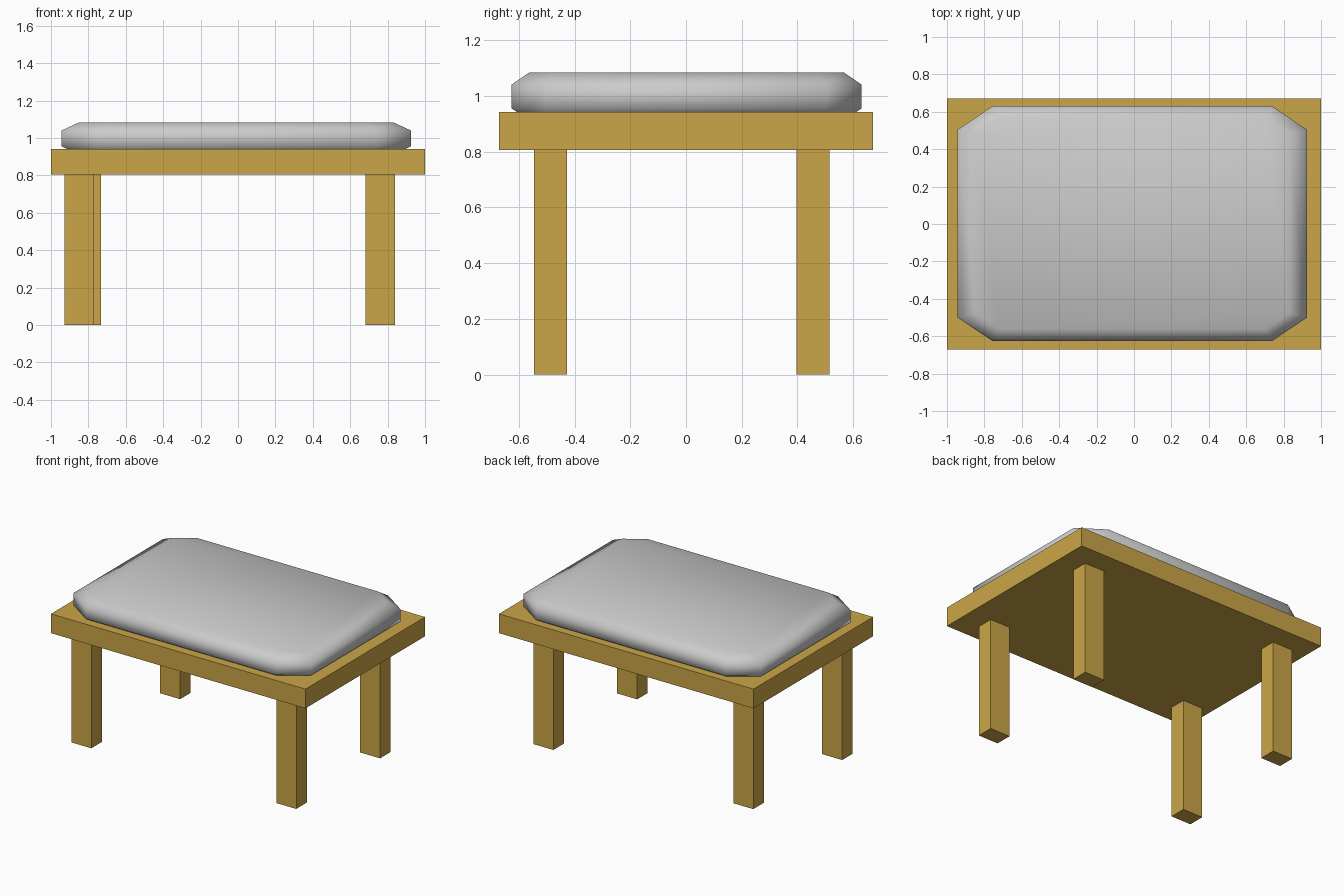
import bpy, bmesh, math

if "Cube" in bpy.data.objects:
    bpy.data.objects.remove(bpy.data.objects["Cube"])

wood = bpy.data.materials.new("wood")
wood.diffuse_color = (0.6, 0.38, 0.065, 1)
wood.use_nodes = True
wood.node_tree.nodes["Principled BSDF"].inputs["Base Color"].default_value = wood.diffuse_color


def add_object(name, bm, mat=None):
    bmesh.ops.recalc_face_normals(bm, faces=bm.faces)
    mesh = bpy.data.meshes.new(name)
    bm.to_mesh(mesh)
    bm.free()
    obj = bpy.data.objects.new(name, mesh)
    bpy.context.collection.objects.link(obj)
    if mat:
        mesh.materials.append(mat)
    return obj


def box(name, x, y, z0, z1, w, d):
    bm = bmesh.new()
    bmesh.ops.create_cube(bm, size=1)
    bmesh.ops.scale(bm, vec=(w, d, z1 - z0), verts=bm.verts)
    bmesh.ops.translate(bm, vec=(x, y, (z0 + z1) / 2), verts=bm.verts)
    return add_object(name, bm, wood)


# Table slab
box("seat_frame", 0, 0, 0.805, 0.942, 2.0, 1.342)

# Four legs, the back left one set slightly inwards
for name, x, y in (("front_left_leg", -0.85, -0.486), ("front_right_leg", 0.761, -0.486),
                   ("back_left_leg", -0.81, 0.455), ("back_right_leg", 0.761, 0.455)):
    box(name, x, y, 0, 0.805, 0.157, 0.118)


# Cushion: octagonal pad with chamfered rims, its underside sunk into the slab
def octagon(bm, half, z):
    corner = half - 0.2 + (1 - half) * (1 - math.tan(math.pi / 8))
    pts = [(half, corner), (corner, half), (-corner, half), (-half, corner),
           (-half, -corner), (-corner, -half), (corner, -half), (half, -corner)]
    return [bm.verts.new((-0.009 + 0.934 * x, 0.002 + 0.628 * y, z)) for x, y in pts]


bm = bmesh.new()
rings = [octagon(bm, h, z) for h, z in ((0.9, 0.912), (1, 0.955), (1, 1.04), (0.9, 1.083))]
for low, high in zip(rings, rings[1:]):
    for i in range(8):
        j = (i + 1) % 8
        bm.faces.new((low[i], low[j], high[j], high[i]))
bm.faces.new(rings[0])
bm.faces.new(rings[-1])
for f in bm.faces:
    f.smooth = True
add_object("cushion", bm)
